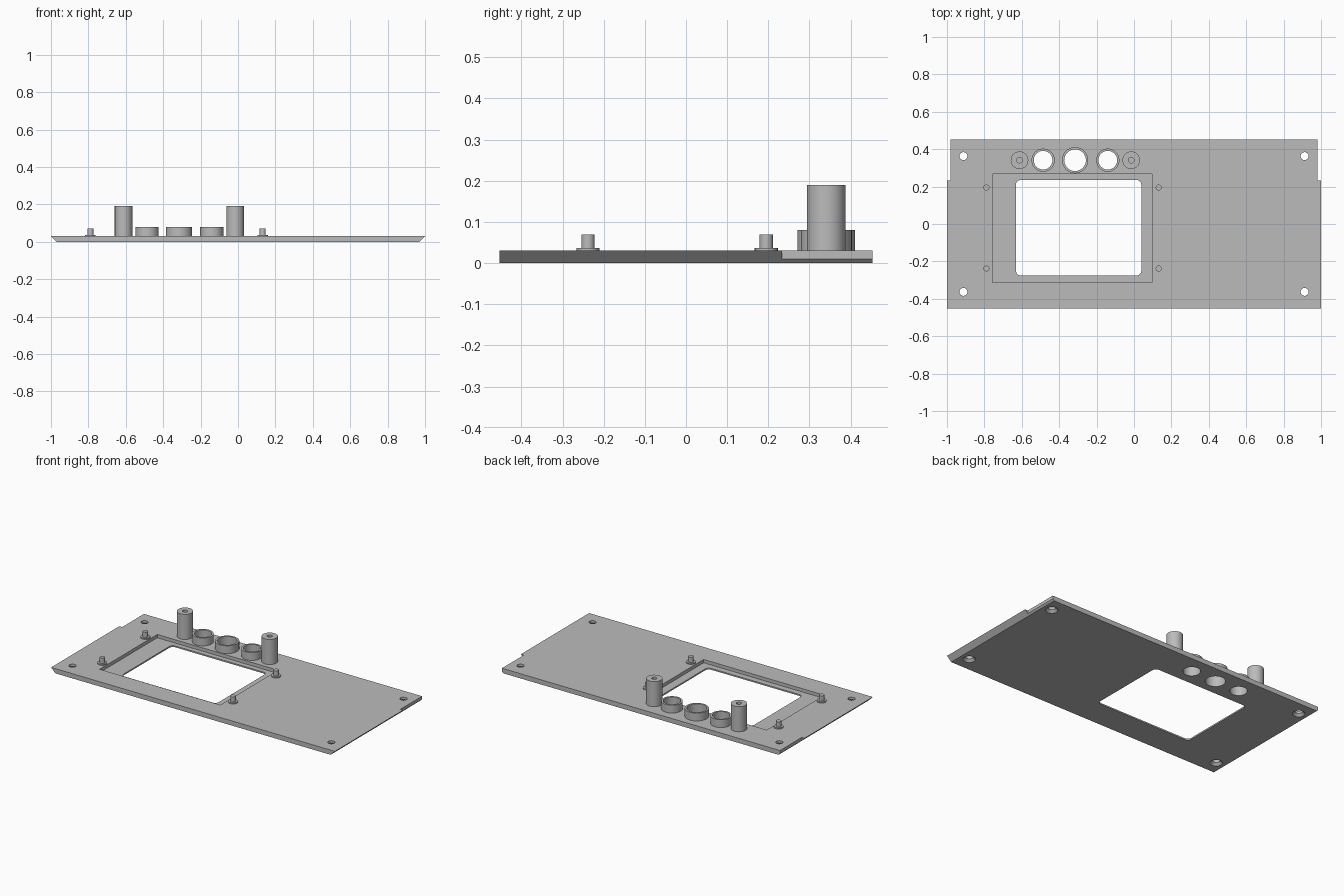
import bpy, bmesh, math

cube = bpy.data.objects.get("Cube")
if cube:
    bpy.data.objects.remove(cube, do_unlink=True)

grey = bpy.data.materials.new("plain grey")
grey.use_nodes = True
grey.diffuse_color = (0.5, 0.5, 0.5, 1)
grey.node_tree.nodes["Principled BSDF"].inputs["Base Color"].default_value = (0.5, 0.5, 0.5, 1)

TOP = 0.03          # upper face of the panel
ROW = 0.341         # y of the row of posts and collars


def finish(name, bm):
    bmesh.ops.recalc_face_normals(bm, faces=bm.faces[:])
    mesh = bpy.data.meshes.new(name)
    bm.to_mesh(mesh)
    bm.free()
    mesh.materials.append(grey)
    ob = bpy.data.objects.new(name, mesh)
    bpy.context.collection.objects.link(ob)
    return ob


def lathe(name, profile, x, y, closed=False, sides=40):
    """Turn an (r, z) profile about a vertical axis at x, y."""
    bm = bmesh.new()
    rings = []
    for r, z in profile:
        if r == 0:
            rings.append([bm.verts.new((x, y, z))] * sides)
        else:
            rings.append([bm.verts.new((x + r * math.cos(math.tau * i / sides),
                                        y + r * math.sin(math.tau * i / sides), z))
                          for i in range(sides)])
    pairs = list(zip(rings, rings[1:])) + ([(rings[-1], rings[0])] if closed else [])
    for a, b in pairs:
        for i in range(sides):
            j = (i + 1) % sides
            bm.faces.new(list(dict.fromkeys((a[i], a[j], b[j], b[i]))))
    return finish(name, bm)


def prism(name, outline, offset):
    """Extrude a planar outline of 3D points by an offset."""
    bm = bmesh.new()
    face = bm.faces.new([bm.verts.new(p) for p in outline])
    moved = bmesh.ops.extrude_face_region(bm, geom=[face], use_keep_orig=True)["geom"]
    bmesh.ops.translate(bm, vec=offset, verts=[v for v in moved if isinstance(v, bmesh.types.BMVert)])
    return finish(name, bm)


def block(name, x0, x1, y0, y1, z0, z1, radius=0):
    """Box with optionally rounded vertical corners."""
    pts = []
    for k, (cx, cy) in enumerate(((x1 - radius, y1 - radius), (x0 + radius, y1 - radius),
                                  (x0 + radius, y0 + radius), (x1 - radius, y0 + radius))):
        steps = 6 if radius else 0
        for s in range(steps + 1):
            a = math.pi / 2 * (k + s / max(steps, 1))
            pts.append((cx + radius * math.cos(a), cy + radius * math.sin(a), z0))
    return prism(name, pts, (0, 0, z1 - z0))


def smooth(ob):
    bpy.ops.object.select_all(action='DESELECT')
    ob.select_set(True)
    bpy.context.view_layer.objects.active = ob
    bpy.ops.object.shade_smooth_by_angle(angle=math.radians(30))


# Panel with undercut ends
panel = prism("panel", [(x, -0.453, z) for x, z in ((-0.97, 0), (0.97, 0), (1, TOP), (-1, TOP))],
              (0, 0.906, 0))

# Cutters: screen recess and window, end notches, screw holes, collar bores
cutters = [block("recess_cutter", -0.756, 0.095, -0.313, 0.267, 0.009, 0.1),
           block("window_cutter", -0.631, 0.039, -0.275, 0.235, -0.1, 0.1, 0.025)]
for side in (-1, 1):
    cutters.append(block("notch_cutter", *sorted((side * 0.98, side * 1.1)), 0.233, 0.6, -0.1, 0.1))
    for y in (-0.363, 0.363):
        cutters.append(lathe("screw_cutter", [(0, -0.01), (0.046, -0.01), (0.021, 0.015),
                                              (0.021, 0.1), (0, 0.1)], side * 0.912, y))

collars = (("left_collar", -0.14, 0.062, 0.05),
           ("middle_collar", -0.315, 0.07, 0.058),
           ("right_collar", -0.486, 0.062, 0.05))
for name, x, outer, bore in collars:
    cutters.append(lathe("bore_cutter", [(0, -0.1), (bore, -0.1), (bore, 0.1), (0, 0.1)], x, ROW))

bpy.context.view_layer.objects.active = panel
for cutter in cutters:
    cutter.hide_render = True
    mod = panel.modifiers.new("cut", 'BOOLEAN')
    mod.operation = 'DIFFERENCE'
    mod.solver = 'EXACT'
    mod.object = cutter
    bpy.ops.object.modifier_apply(modifier=mod.name)
for cutter in cutters:
    bpy.data.objects.remove(cutter, do_unlink=True)
smooth(panel)

# Open collars around the bores
for name, x, outer, bore in collars:
    smooth(lathe(name, [(bore, TOP), (outer, TOP), (outer, 0.08), (bore, 0.08)], x, ROW, closed=True))

# Tall posts with blind screw holes
for name, x in (("left_post", -0.015), ("right_post", -0.612)):
    smooth(lathe(name, [(0.047, TOP), (0.047, 0.19), (0.015, 0.19), (0.015, 0.06), (0, 0.06)], x, ROW))

# Shouldered locating pegs around the recess
for side, x in (("left", 0.132), ("right", -0.789)):
    for end, y in (("front", -0.238), ("back", 0.195)):
        smooth(lathe(f"{side}_{end}_peg", [(0.028, TOP), (0.028, 0.037), (0.016, 0.037),
                                           (0.016, 0.07), (0, 0.07)], x, y, sides=24))
